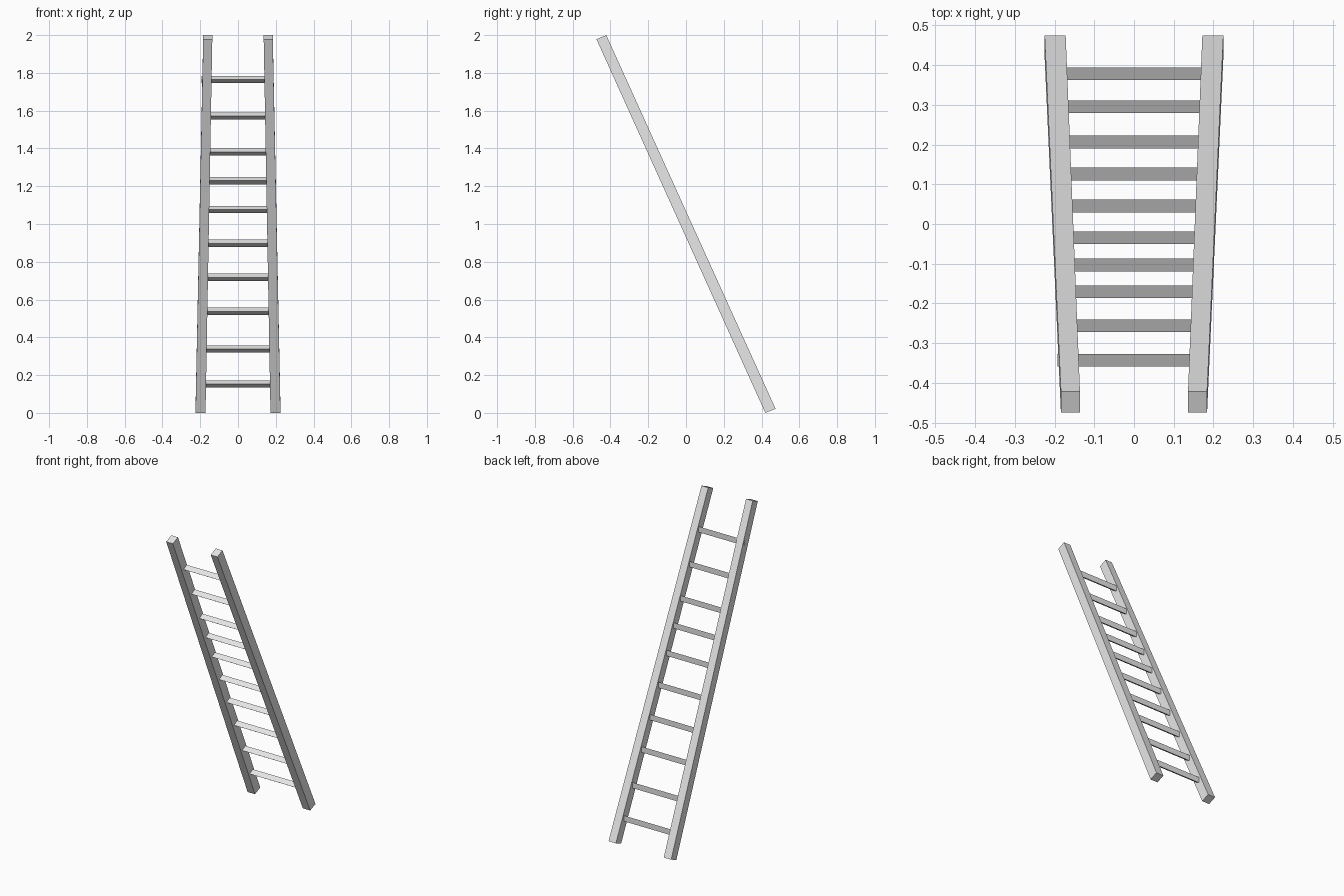
import bpy
import bmesh
import math
from mathutils import Matrix, Vector

cube = bpy.data.objects.get("Cube")
if cube:
    bpy.data.objects.remove(cube, do_unlink=True)

GREY = (0.8, 0.8, 0.8, 1.0)
mat = bpy.data.materials.new("light_grey")
mat.use_nodes = True
mat.diffuse_color = GREY
mat.node_tree.nodes["Principled BSDF"].inputs["Base Color"].default_value = GREY


def finish(name, bm):
    """Turn a bmesh into a flat-shaded object."""
    bmesh.ops.recalc_face_normals(bm, faces=bm.faces)
    mesh = bpy.data.meshes.new(name)
    bm.to_mesh(mesh)
    bm.free()
    mesh.materials.append(mat)
    obj = bpy.data.objects.new(name, mesh)
    bpy.context.collection.objects.link(obj)
    return obj


def rail(name, side):
    """Leaning square bar that tapers and tilts inward toward the top."""
    ends = [
        # inner x, outer x, front corner (y, z), back corner (y, z)
        (0.172, 0.225, (0.420, 0.0), (0.474, 0.022)),
        (0.136, 0.184, (-0.474, 1.978), (-0.422, 2.0)),
    ]
    bm = bmesh.new()
    rings = []
    for inner, outer, front, back in ends:
        corners = [(inner, front), (outer, front), (outer, back), (inner, back)]
        rings.append([bm.verts.new((side * x, y, z)) for x, (y, z) in corners])
    low, high = rings
    bm.faces.new(low)
    bm.faces.new(high)
    for i in range(4):
        j = (i + 1) % 4
        bm.faces.new((low[i], low[j], high[j], high[i]))
    return finish(name, bm)


def rung(name, z):
    """Three-sided bar with one edge facing the front."""
    radius, left, right = 0.0215, 0.187, -0.193
    t = z / 2
    y = 0.447 - 0.895 * t + radius / 4
    bm = bmesh.new()
    # The cone's first corner lies on +y; roll it to point at the front
    bmesh.ops.create_cone(bm, cap_ends=True, segments=3, radius1=radius,
                          radius2=radius, depth=left - right)
    tip = max(bm.verts, key=lambda v: abs(v.co.y) if abs(v.co.x) < 1e-4 else -1)
    turn = math.pi if tip.co.y > 0 else 0
    place = (Matrix.Translation(Vector(((left + right) / 2, y, z)))
             @ Matrix.Rotation(math.radians(90), 4, 'Y')
             @ Matrix.Rotation(turn, 4, 'Z'))
    bmesh.ops.transform(bm, matrix=place, verts=bm.verts)
    return finish(name, bm)


# Side rails
rail("left_rail", 1)
rail("right_rail", -1)

# Unevenly spaced rungs, bottom to top
heights = [0.154, 0.339, 0.538, 0.718, 0.898, 1.076, 1.229, 1.38, 1.571, 1.765]
for number, height in enumerate(heights, 1):
    rung(f"rung_{number}", height)
